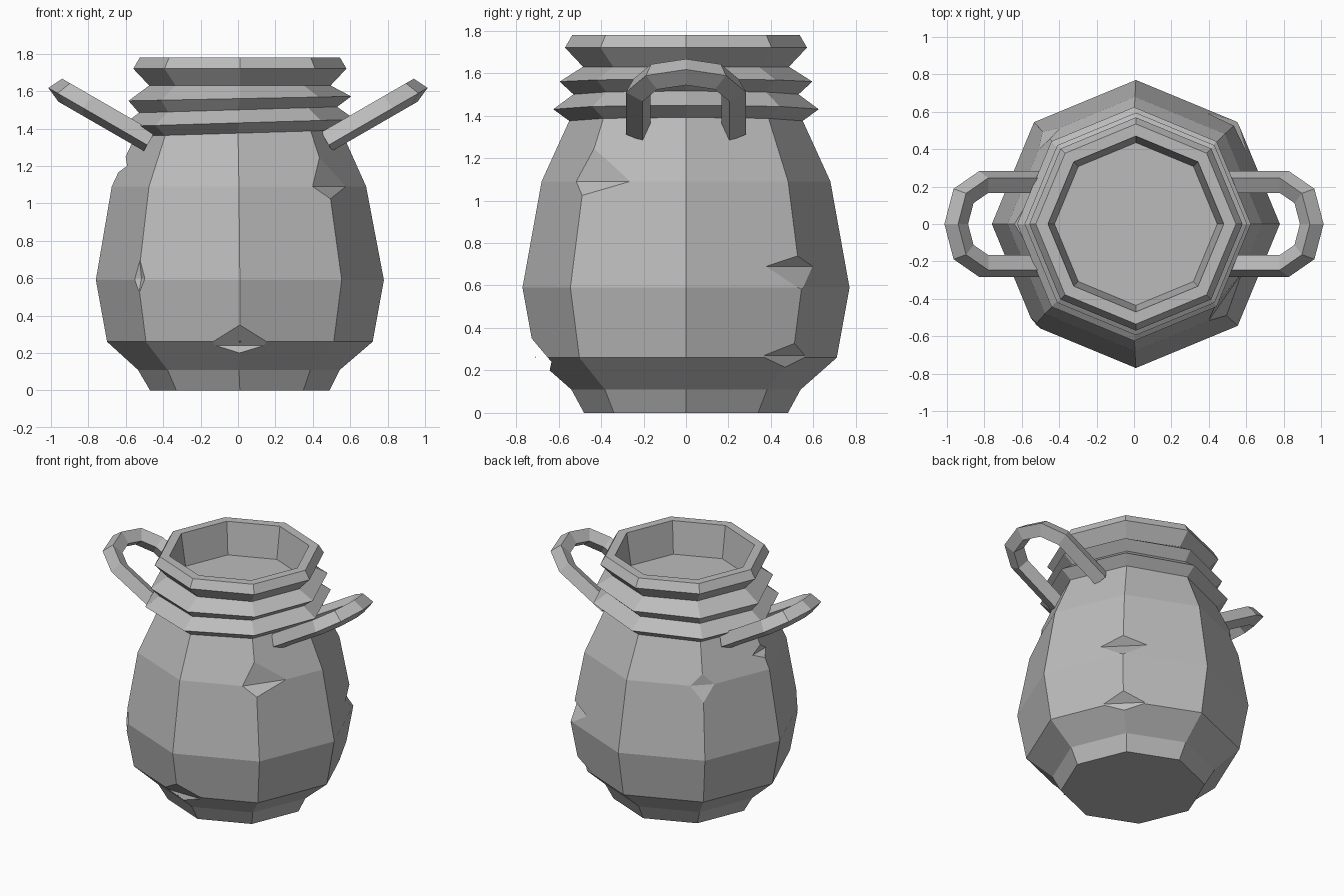
import bpy, bmesh
from math import sin, cos, pi, radians
from mathutils import Vector

if "Cube" in bpy.data.objects:
    bpy.data.objects.remove(bpy.data.objects["Cube"])

clay = bpy.data.materials.new("grey clay")
clay.use_nodes = True
GREY = (0.5, 0.5, 0.5, 1)
clay.diffuse_color = GREY
clay.node_tree.nodes["Principled BSDF"].inputs["Base Color"].default_value = GREY


def make_object(name, bm):
    bmesh.ops.recalc_face_normals(bm, faces=bm.faces)
    mesh = bpy.data.meshes.new(name)
    bm.to_mesh(mesh)
    bm.free()
    mesh.materials.append(clay)
    obj = bpy.data.objects.new(name, mesh)
    bpy.context.collection.objects.link(obj)
    return obj


def loft(bm, rows):
    """Join rings of points with quads and cap both ends."""
    rings = [[bm.verts.new(p) for p in row] for row in rows]
    for a, b in zip(rings, rings[1:]):
        for i in range(len(a)):
            j = (i + 1) % len(a)
            bm.faces.new((a[i], a[j], b[j], b[i]))
    bm.faces.new(rings[0])
    bm.faces.new(rings[-1])


# Pot: octagonal profile as (radius, height, x shift, tilt along x)
belly = [(0.48, 0, 0.01, 0), (0.54, 0.11, 0.005, 0), (0.71, 0.26, 0.01, 0),
         (0.77, 0.59, 0.01, 0), (0.68, 1.09, 0.005, 0)]
neck = [(0.55, 1.375, 0, 0.03), (0.625, 1.43, 0, 0.03), (0.53, 1.5, 0, 0.03),
        (0.595, 1.56, 0.01, 0.02), (0.485, 1.63, 0.01, 0)]
rim = [(0.57, 1.72, 0.01, 0), (0.535, 1.78, 0.01, 0),
       (0.47, 1.78, 0.01, 0), (0.435, 1.55, 0.01, 0)]
rows = []
for r, z, dx, tilt in belly + neck + rim:
    ring = []
    for i in range(8):
        a = i * pi / 4
        ring.append((r * cos(a) + dx, r * sin(a), z + tilt * r * cos(a)))
    rows.append(ring)
bm = bmesh.new()
loft(bm, rows)
pot = make_object("pot", bm)


def ridge(z):
    """Radius of the belly ridge at a height."""
    prof = belly + neck[:1]
    for (r0, z0, *_), (r1, z1, *_) in zip(prof, prof[1:]):
        if z <= z1:
            return r0 + (r1 - r0) * (z - z0) / (z1 - z0)
    return r1


def carve(degrees, points):
    """Cut the hull of local (radius, tangent, height) points from the pot."""
    a = radians(degrees)
    bm = bmesh.new()
    for r, t, z in points:
        bm.verts.new((r * cos(a) - t * sin(a), r * sin(a) + t * cos(a), z))
    bmesh.ops.convex_hull(bm, input=bm.verts)
    cutter = make_object("chip_cutter", bm)
    cutter.hide_render = True
    mod = pot.modifiers.new("chip", "BOOLEAN")
    mod.operation = "DIFFERENCE"
    mod.solver = "EXACT"
    mod.object = cutter
    bpy.context.view_layer.objects.active = pot
    bpy.ops.object.modifier_apply(modifier=mod.name)
    bpy.data.objects.remove(cutter)


def chip(degrees, z, t0, t1, up, down):
    """V-shaped notch across a ridge, from tangent offset t0 to t1."""
    slope = 0.414
    a = Vector((ridge(z) + slope * t0, t0, z))
    b = Vector((ridge(z) - slope * t1, t1, z))
    mid = a.lerp(b, -t0 / (t1 - t0))
    ends = [a + (a - b) * 0.3, b + (b - a) * 0.3]
    points = list(ends)
    for top in (z + up, z - down):
        lift = (Vector((ridge(top), 0, top)) - mid) * 2
        points += [e + lift for e in ends]
    carve(degrees, points)


# Chips in the ridges
chip(-90, 0.24, -0.13, 0.13, 0.11, 0.04)
chip(-45, 1.09, -0.08, 0.2, 0.14, 0.06)
chip(45, 0.69, -0.14, 0.14, 0.045, 0.1)
chip(45, 0.27, -0.12, 0.12, 0.05, 0.05)
chip(135, 1.09, -0.09, 0.09, 0.09, 0.12)
chip(180, 1.2, -0.09, 0.09, 0.06, 0.04)
# Upright sliver chip
carve(-135, [(0.73, 0, 0.6), (0.755, 0, 0.78), (0.755, 0, 0.5),
             (0.76, 0.075, 0.6), (0.76, -0.075, 0.6), (0.9, 0, 0.6)])

# Handles: tilted four-sided loops, mirrored left and right
half = [(-0.03, 0.225), (0.35, 0.225), (0.475, 0.15), (0.52, 0)]
path = [Vector(p) for p in half] + [Vector((u, -v)) for u, v in half[-2::-1]]
for name, side in (("left_handle", 1), ("right_handle", -1)):
    rows = []
    for i, p in enumerate(path):
        before = (p - path[i - 1]).normalized() if i else None
        after = (path[i + 1] - p).normalized() if i + 1 < len(path) else None
        before, after = before or after, after or before
        way = (before + after).normalized()
        out = Vector((-way.y, way.x)) / way.dot(after)
        ring = []
        for k in range(4):
            phi = radians(-20 + 90 * k)
            q = p + out * 0.062 * cos(phi)
            n = 0.062 * sin(phi)
            x = 0.5 + q.x * cos(pi / 6) - n * sin(pi / 6)
            z = 1.345 + q.x * sin(pi / 6) + n * cos(pi / 6)
            ring.append((side * x, q.y, z))
        rows.append(ring)
    bm = bmesh.new()
    loft(bm, rows)
    make_object(name, bm)
